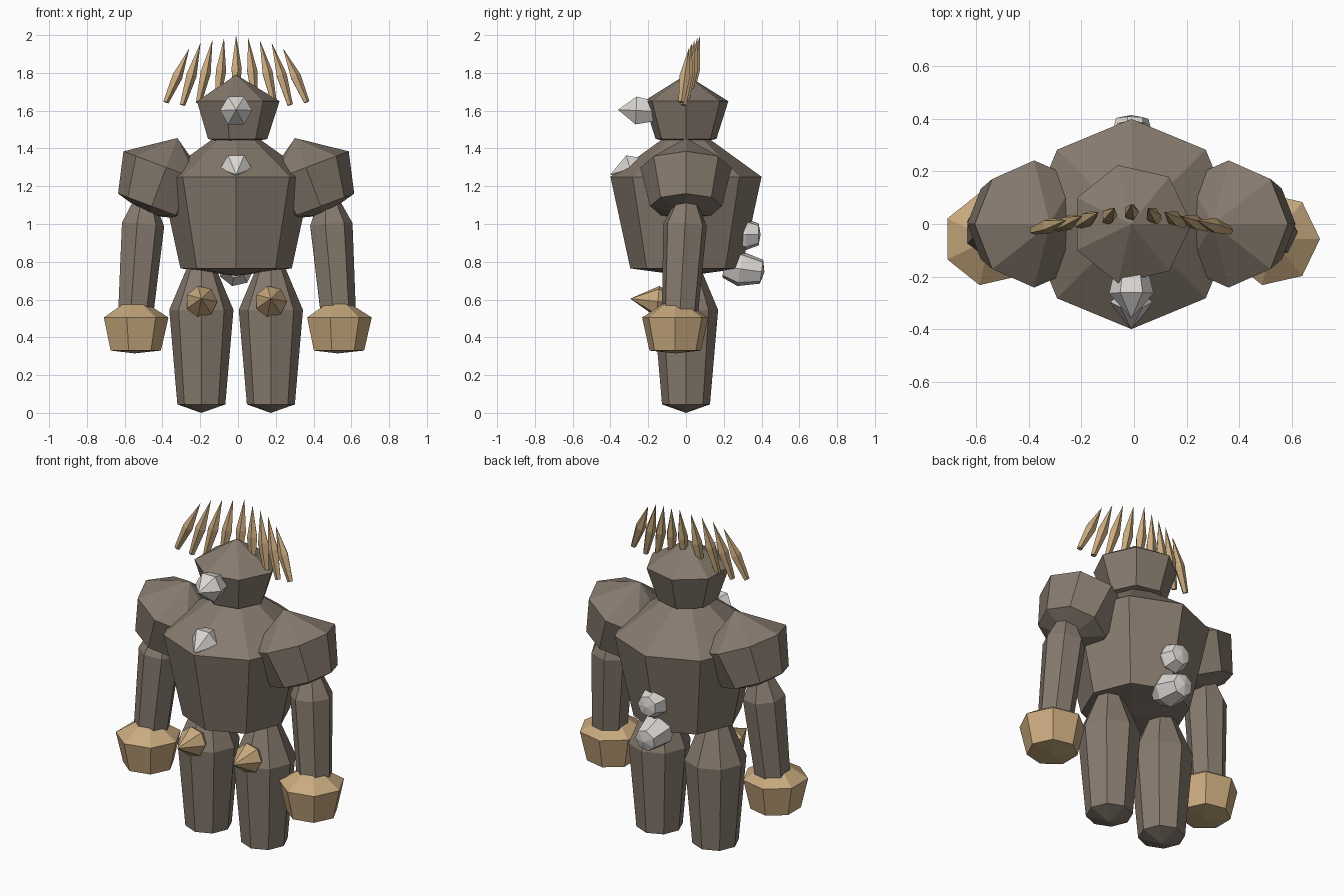
import bpy, bmesh
from math import cos, sin, tau
from mathutils import Vector

if "Cube" in bpy.data.objects:
    bpy.data.objects.remove(bpy.data.objects["Cube"])

CX = -0.01  # symmetry plane of the figure


def material(name, rgb):
    m = bpy.data.materials.new(name)
    m.diffuse_color = (*rgb, 1)
    m.use_nodes = True
    m.node_tree.nodes["Principled BSDF"].inputs["Base Color"].default_value = m.diffuse_color
    return m


STONE = material("brown_stone", (0.24, 0.195, 0.155))
GOLD = material("tan_stone", (0.58, 0.40, 0.21))
CRYSTAL = material("pale_crystal", (0.72, 0.69, 0.66))


def rock(name, start, end, rings, sides, mat):
    """Faceted solid around the axis start-end; rings are (fraction, radius)."""
    start, end = Vector(start), Vector(end)
    axis = end - start
    rot = Vector((0, 0, 1)).rotation_difference(axis)
    bm = bmesh.new()
    loops = []
    for t, r in rings:
        c = start + axis * t
        if r == 0:
            loops.append([bm.verts.new(c)])
        else:
            loops.append([bm.verts.new(c + rot @ Vector((r * cos(tau * i / sides), r * sin(tau * i / sides), 0)))
                          for i in range(sides)])
    for a, b in zip(loops, loops[1:]):
        for i in range(sides):
            j = (i + 1) % sides
            if len(a) == 1:
                bm.faces.new((a[0], b[j], b[i]))
            elif len(b) == 1:
                bm.faces.new((a[i], a[j], b[0]))
            else:
                bm.faces.new((a[i], a[j], b[j], b[i]))
    if len(loops[0]) > 1:
        bm.faces.new(loops[0][::-1])
    if len(loops[-1]) > 1:
        bm.faces.new(loops[-1])
    bmesh.ops.recalc_face_normals(bm, faces=bm.faces)
    me = bpy.data.meshes.new(name)
    bm.to_mesh(me)
    bm.free()
    me.materials.append(mat)
    ob = bpy.data.objects.new(name, me)
    bpy.context.collection.objects.link(ob)
    return ob


def upright(name, x, y, levels, sides, mat):
    """Vertical rock; levels are (z, radius)."""
    return rock(name, (x, y, 0), (x, y, 1), levels, sides, mat)


# Torso and head
upright("torso", CX, 0, [(0.725, 0), (0.765, 0.295), (1.25, 0.4), (1.54, 0)], 8, STONE)
upright("head", CX, 0, [(1.42, 0), (1.45, 0.165), (1.65, 0.23), (1.79, 0)], 7, STONE)

# Limbs
for side, s in (("left", -1), ("right", 1)):
    # shoulder: tilted block, axis from lower outside to upper inside
    lo, hi = Vector((0.466, 0, 1.045)), Vector((0.311, 0, 1.455))
    lo.x, hi.x = CX + s * (lo.x + 0.0), CX + s * (hi.x + 0.0)
    rock(side + "_shoulder", lo, hi, [(0, 0), (0.12, 0.19), (0.62, 0.242), (1, 0)], 8, STONE)
    # arm
    rock(side + "_arm", (CX + s * 0.54, -0.035, 0.48), (CX + s * 0.478, 0.01, 1.25),
         [(0, 0), (0.06, 0.098), (0.67, 0.118), (1, 0)], 7, STONE)
    # fist
    upright(side + "_fist", CX + s * 0.538, -0.057,
            [(0.315, 0), (0.33, 0.14), (0.505, 0.18), (0.62, 0)], 7, GOLD)
    # leg and knee spike
    upright(side + "_leg", CX + s * 0.184, 0,
            [(0, 0), (0.045, 0.127), (0.545, 0.17), (0.95, 0)], 8, STONE)
    rock(side + "_knee", (CX + s * 0.184, -0.06, 0.58), (CX + s * 0.184, -0.295, 0.605),
         [(0, 0.04), (0.38, 0.085), (1, 0)], 7, GOLD)

# Crystals on the face, chest and back
rock("face_crystal", (CX, -0.12, 1.595), (CX, -0.36, 1.605),
     [(0, 0.05), (0.25, 0.065), (0.6, 0.085), (1, 0)], 6, CRYSTAL)
rock("chest_crystal", (CX, -0.22, 1.315), (CX, -0.40, 1.262),
     [(0, 0.04), (0.42, 0.085), (1, 0)], 6, CRYSTAL)
rock("lower_back_crystal", (CX, 0.2, 0.775), (CX, 0.415, 0.745),
     [(0, 0.06), (0.4, 0.095), (0.93, 0.065), (1, 0)], 7, CRYSTAL)
rock("upper_back_crystal", (CX, 0.24, 0.945), (CX, 0.395, 0.945),
     [(0, 0.06), (0.5, 0.085), (0.93, 0.06), (1, 0)], 7, CRYSTAL)

# Crest: fan of nine spikes, (base x, base z, tip x, tip z) from centre outwards
FAN = [(0, 1.66, 0, 2.0), (0.1, 1.65, 0.064, 1.985), (0.2, 1.64, 0.125, 1.975),
       (0.285, 1.63, 0.188, 1.96), (0.373, 1.645, 0.248, 1.93)]
for k in range(-4, 5):
    bx, bz, tx, tz = FAN[abs(k)]
    s = -1 if k < 0 else 1
    f = abs(k) / 4
    rock(f"crest_spike_{k + 5}", (CX + s * bx, 0.02 - 0.045 * f, bz), (CX + s * tx, 0.075 - 0.06 * f, tz),
         [(0, 0.016), (0.48, 0.03), (1, 0)], 5, GOLD)
